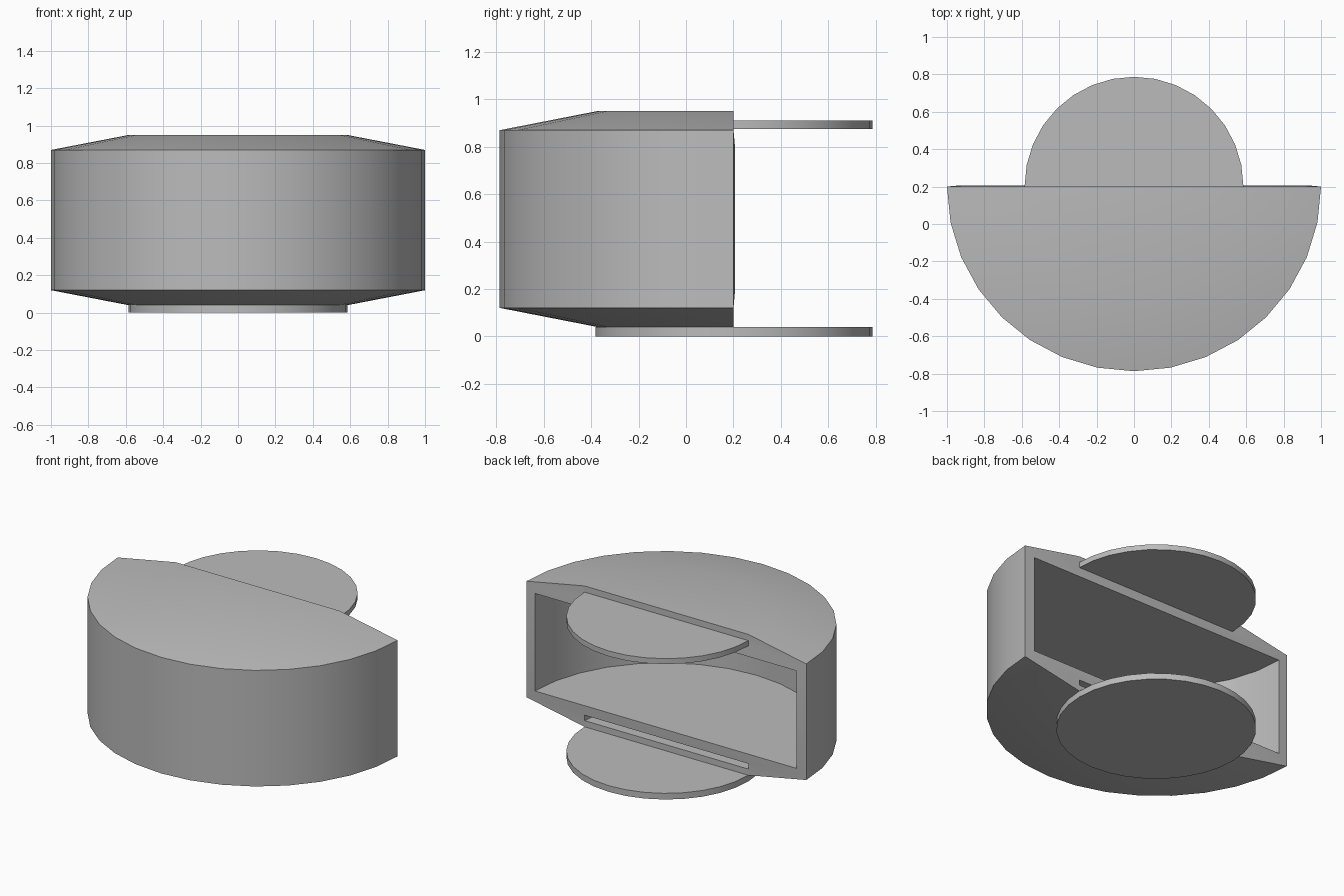
import bpy, bmesh, math

if "Cube" in bpy.data.objects:
    bpy.data.objects.remove(bpy.data.objects["Cube"])

BACK = 0.2       # y of the open back plane
DISC_R = 0.585
STEPS = 16       # segments per half turn

grey = bpy.data.materials.new("plain_grey")
grey.use_nodes = True
colour = (0.5, 0.5, 0.5, 1)
grey.diffuse_color = colour
grey.node_tree.nodes["Principled BSDF"].inputs["Base Color"].default_value = colour


def finish(bm, name):
    bmesh.ops.recalc_face_normals(bm, faces=bm.faces)
    mesh = bpy.data.meshes.new(name)
    bm.to_mesh(mesh)
    bm.free()
    mesh.materials.append(grey)
    obj = bpy.data.objects.new(name, mesh)
    bpy.context.collection.objects.link(obj)
    bpy.ops.object.select_all(action='DESELECT')
    obj.select_set(True)
    bpy.context.view_layer.objects.active = obj
    bpy.ops.object.shade_smooth_by_angle(angle=math.radians(30))
    return obj


def half_ring(bm, radius, z, back=BACK):
    """Half circle of vertices running from +x round the front to -x."""
    ring = []
    for i in range(STEPS + 1):
        a = math.pi * i / STEPS
        y = back - 0.987 * radius * math.sin(a)
        ring.append(bm.verts.new((radius * math.cos(a), y, z)))
    return ring


def loft(bm, rings):
    """Wall through the rings, capped flat at the bottom and top."""
    for low, high in zip(rings, rings[1:]):
        for i in range(STEPS):
            bm.faces.new((low[i], low[i + 1], high[i + 1], high[i]))
    bm.faces.new(rings[0])
    bm.faces.new(rings[-1])


# Half-round housing: bevelled shell, open cavity and two disc slots
bm = bmesh.new()
shell = [half_ring(bm, r, z) for r, z in
         ((DISC_R, 0.04), (1, 0.12), (1, 0.87), (DISC_R, 0.95))]
cavity = [half_ring(bm, 0.935, z, BACK + 0.006) for z in (0.18, 0.81)]
low_slot = [half_ring(bm, DISC_R, z) for z in (0.08, 0.115)]
high_slot = [half_ring(bm, DISC_R, z) for z in (0.875, 0.91)]
for rings in (shell, cavity, low_slot, high_slot):
    loft(bm, rings)

# Back rim: side strips, then the rails above and below the cavity
for e in (0, -1):
    bm.faces.new((shell[1][e], shell[2][e], cavity[1][e], cavity[0][e]))
for edge, corner, outer, inner, mouth in (
        (shell[0], shell[1], low_slot[0], low_slot[1], cavity[0]),
        (shell[3], shell[2], high_slot[1], high_slot[0], cavity[1])):
    bm.faces.new((edge[0], edge[-1], outer[-1], outer[0]))
    bm.faces.new((inner[0], inner[-1], mouth[-1], mouth[0]))
    for e in (0, -1):
        bm.faces.new((edge[e], outer[e], inner[e], corner[e]))
        bm.faces.new((corner[e], inner[e], mouth[e]))
finish(bm, "housing")


# Round plates: one slid into the upper slot, one under the housing
def disc(name, low, high):
    bm = bmesh.new()
    bmesh.ops.create_cone(bm, cap_ends=True, segments=2 * STEPS,
                          radius1=DISC_R, radius2=DISC_R, depth=high - low)
    bmesh.ops.translate(bm, verts=bm.verts, vec=(0, BACK + 0.002, (low + high) / 2))
    return finish(bm, name)


disc("upper_disc", 0.875, 0.91)
disc("base_disc", 0, 0.04)
